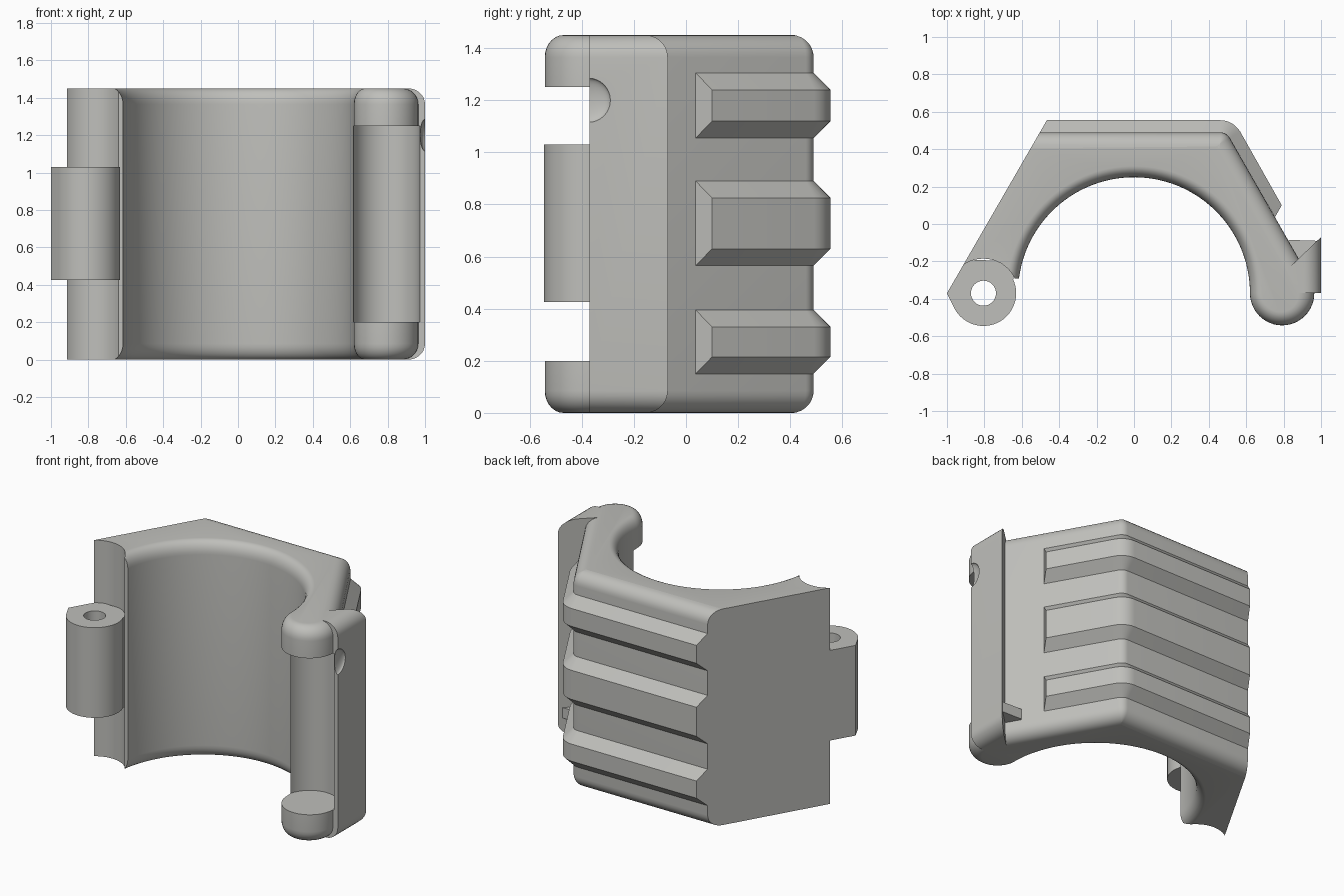
import bpy, bmesh, math
from mathutils import Vector

if "Cube" in bpy.data.objects:
    bpy.data.objects.remove(bpy.data.objects["Cube"])

H = 1.45
HINGE = (-0.805, -0.37)   # left hinge axis
LATCH = (0.792, -0.37)    # right hook axis

grey = bpy.data.materials.new("warm grey")
grey.diffuse_color = (0.52, 0.52, 0.495, 1)
grey.use_nodes = True
grey.node_tree.nodes["Principled BSDF"].inputs["Base Color"].default_value = grey.diffuse_color


def arc(c, r, a0, a1, n):
    return [(c[0] + r * math.cos(math.radians(a0 + (a1 - a0) * i / n)),
             c[1] + r * math.sin(math.radians(a0 + (a1 - a0) * i / n))) for i in range(n + 1)]


def loft(name, rings):
    """Closed solid from matching rings of 3D points."""
    bm = bmesh.new()
    vs = [[bm.verts.new(p) for p in ring] for ring in rings]
    n = len(vs[0])
    for a, b in zip(vs, vs[1:]):
        for i in range(n):
            j = (i + 1) % n
            bm.faces.new((a[i], a[j], b[j], b[i]))
    bm.faces.new(vs[0][::-1])
    bm.faces.new(vs[-1])
    bmesh.ops.recalc_face_normals(bm, faces=bm.faces)
    me = bpy.data.meshes.new(name)
    bm.to_mesh(me)
    bm.free()
    me.materials.append(grey)
    ob = bpy.data.objects.new(name, me)
    bpy.context.collection.objects.link(ob)
    return ob


def prism(name, pts, z0, z1):
    return loft(name, [[(x, y, z) for x, y in pts] for z in (z0, z1)])


def activate(ob):
    bpy.ops.object.select_all(action='DESELECT')
    ob.select_set(True)
    bpy.context.view_layer.objects.active = ob


def cut(ob, cutter):
    m = ob.modifiers.new("cut", 'BOOLEAN')
    m.operation = 'DIFFERENCE'
    m.solver = 'EXACT'
    m.object = cutter
    activate(ob)
    bpy.ops.object.modifier_apply(modifier=m.name)
    bpy.data.objects.remove(cutter)


def smooth(ob):
    activate(ob)
    bpy.ops.object.shade_smooth_by_angle(angle=math.radians(28))


def inset(pts, dist):
    """Move every edge i (pts[i] to pts[i+1]) inward by dist[i]; pts run counter-clockwise."""
    n, out = len(pts), []
    P = [Vector(p) for p in pts]
    nor = []
    for i in range(n):
        e = (P[(i + 1) % n] - P[i]).normalized()
        nor.append(Vector((-e.y, e.x)))
    for i in range(n):
        a, b, da, db = nor[i - 1], nor[i], dist[i - 1], dist[i]
        det = a.x * b.y - a.y * b.x
        if abs(det) < 0.3:
            off = (a + b).normalized() * (da + db) / 2
        else:
            off = Vector(((da * b.y - db * a.y) / det, (a.x * db - b.x * da) / det))
        out.append(P[i] + off)
    return out


# Clamp body outline, with the fillet radius of each edge
pts, fil = [], []


def add(points, r0, r1=None):
    r1 = r0 if r1 is None else r1
    for i, p in enumerate(points):
        pts.append(p)
        fil.append(r0 + (r1 - r0) * i / max(1, len(points) - 1))


def wall_x(y):            # flat left wall, leaning at 60 degrees
    return -1 + (y + 0.37) / math.sqrt(3)


add([(wall_x(-0.29), -0.29)], 0)
add(arc((0, -0.37), 0.62, 172.6, 0, 56), 0.06)                # bore
add(arc(LATCH, 0.172, 180, 360, 24)[1:-1], 0.06, 0.085)       # hook
add([(0.964, -0.37)], 0)
add([(1.0, -0.37)], 0.09)                                     # flange outer face
add([(1.0, -0.07)], 0)
add([(0.88, -0.185)], 0.085)                                  # sloped side
CORNER = (0.495 - 0.06 * math.tan(math.radians(30)), 0.43)    # back corner centre
add(arc(CORNER, 0.06, 30, 90, 6), 0.085)
add([(wall_x(0.49), 0.49)], 0)

N = 7
rings = []
for k in range(N + 1):
    a = math.pi / 2 * k / N
    ring = inset(pts, [f * (1 - math.sin(a)) for f in fil])
    rings.append([(p.x, p.y, 0.085 * (1 - math.cos(a))) for p in ring])
rings += [[(x, y, H - z) for x, y, z in r] for r in reversed(rings)]
body = loft("clamp_body", rings)

# Hinge clearance, latch gap and dimple
cut(body, prism("hinge_cutter", arc(HINGE, 0.185, 0, 360, 48)[:-1], -0.1, H + 0.1))
cut(body, prism("latch_cutter", arc(LATCH, 0.18, 0, 360, 48)[:-1], 0.2, 1.25))
bpy.ops.mesh.primitive_uv_sphere_add(segments=32, ring_count=16, radius=1, location=(1.0, -0.375, 1.2))
dimple = bpy.context.object
dimple.scale = (0.026, 0.085, 0.085)
cut(body, dimple)
smooth(body)

# Hinge knuckle with pin hole
outline = arc(HINGE, 0.175, 210, 385, 36) + [(-0.62, -0.2), (wall_x(-0.19), -0.19), (-1.0, -0.37)]
knuckle = prism("hinge_knuckle", outline, 0.425, 1.03)
cut(knuckle, prism("pin_cutter", arc(HINGE, 0.067, 0, 360, 32)[:-1], 0.3, 1.2))
smooth(knuckle)

# Grip ribs wrapping from the back onto the sloped side
D = 0.065
base = [(wall_x(0.49), 0.49)] + arc(CORNER, 0.06, 90, 30, 6) + [(0.754, 0.037)]
top = [(wall_x(0.49 + D), 0.49 + D)] + arc(CORNER, 0.06 + D, 90, 30, 6) + [(0.79, 0.1)]
for i, (z0, z1) in enumerate([(0.15, 0.395), (0.565, 0.89), (1.055, 1.305)]):
    rib = loft(f"grip_rib_{i + 1}",
               [[(*b, z0), (*t, z0 + D), (*t, z1 - D), (*b, z1)] for b, t in zip(base, top)])
    smooth(rib)

# Small stop tab behind the flange
prism("stop_tab", [(0.87, -0.2), (0.98, -0.09), (0.83, -0.085), (0.82, -0.1)], 0.12, 0.19)
